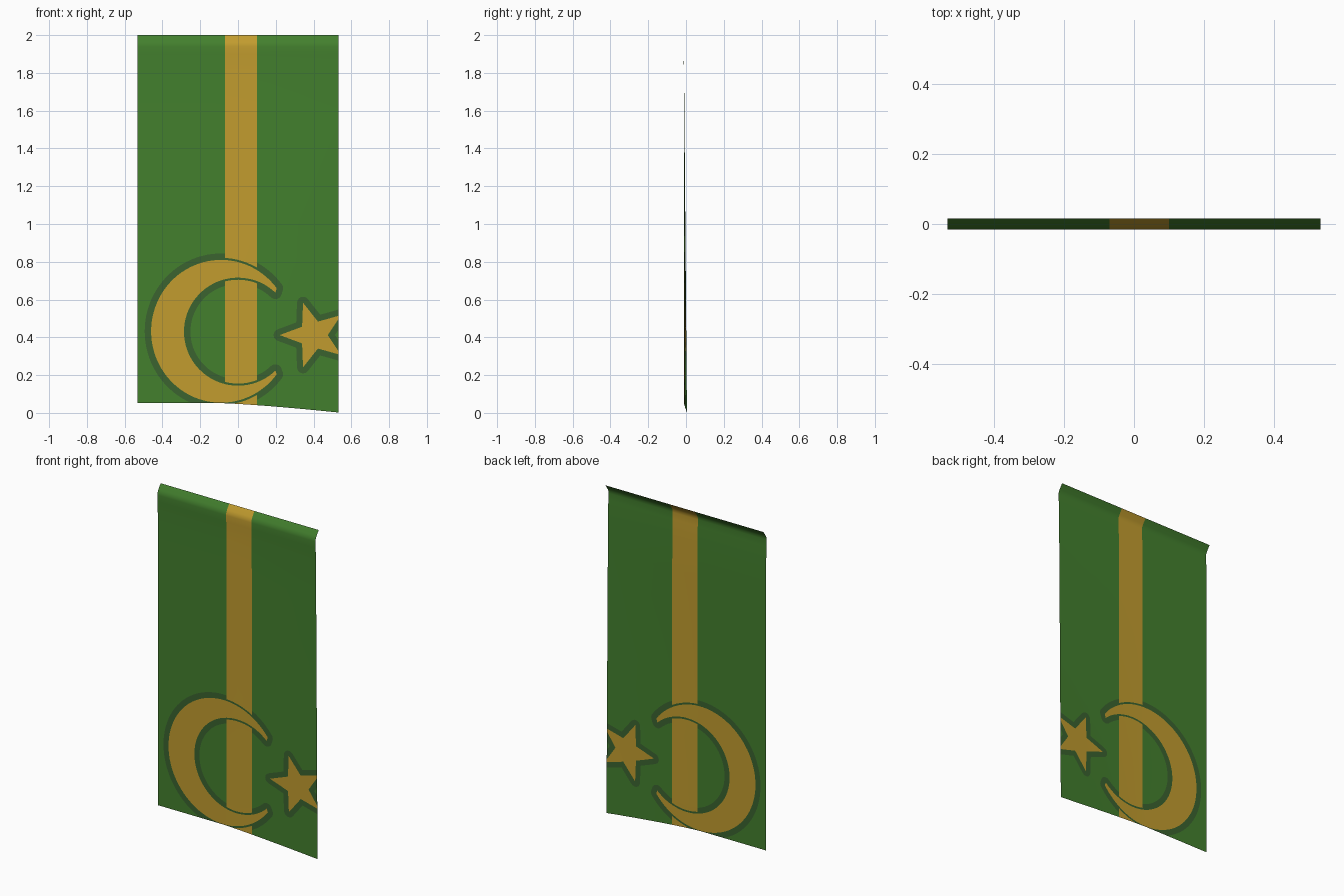
import bpy, math
from mathutils import Vector
from mathutils.geometry import delaunay_2d_cdt

if "Cube" in bpy.data.objects:
    bpy.data.objects.remove(bpy.data.objects["Cube"])

W = 0.532                      # half width of the cloth
STRIPE = (-0.07, 0.10)         # gold stripe limits in x


def material(name, rgb):
    m = bpy.data.materials.new(name)
    m.diffuse_color = (*rgb, 1)
    m.use_nodes = True
    m.node_tree.nodes["Principled BSDF"].inputs["Base Color"].default_value = m.diffuse_color
    return m


def bottom(x):
    """Lower hem: level on the left, sagging to the right."""
    return 0.052 - 0.050 * max(0, (x + 0.1) / (W + 0.1)) ** 1.3


PROFILE = [(-1, -0.011), (1.80, -0.011), (1.90, -0.013), (1.94, -0.015),
           (1.955, -0.013), (1.97, -0.006), (2.01, 0.0235)]


def depth(x, z):
    """Cloth depth: top hem rolls backwards, lower right corner drifts back."""
    for (z0, y0), (z1, y1) in zip(PROFILE, PROFILE[1:]):
        if z <= z1:
            y = y0 + (y1 - y0) * (z - z0) / (z1 - z0)
            break
    t = max(0, (x + 0.1) / (W + 0.1)) ** 1.5
    return y + 0.016 * t * max(0, 1 - z / 1.9)


def inside(p, poly):
    hit = False
    for a, b in zip(poly, poly[1:] + poly[:1]):
        if (a.y > p.y) != (b.y > p.y) and p.x < a.x + (p.y - a.y) * (b.x - a.x) / (b.y - a.y):
            hit = not hit
    return hit


def grow(poly, w):
    """Offset a counter-clockwise outline outwards with rounded corners."""
    out = []
    for i, p in enumerate(poly):
        d0 = (p - poly[i - 1]).normalized()
        d1 = (poly[(i + 1) % len(poly)] - p).normalized()
        n0, n1 = Vector((d0.y, -d0.x)), Vector((d1.y, -d1.x))
        turn = math.atan2(d0.x * d1.y - d0.y * d1.x, d0.dot(d1))
        if turn > 0.2:
            a0 = math.atan2(n0.y, n0.x)
            out += [p + w * Vector((math.cos(a0 + turn * k / 6), math.sin(a0 + turn * k / 6)))
                    for k in range(7)]
        else:
            out.append(p + (n0 + n1) * (w / (1 + n0.dot(n1))))
    return out


def arc(cx, cz, rx, rz, x_end, n, flip=False):
    """Ellipse arc from the upper end at x_end, round the left, to the lower end."""
    a = math.acos((x_end - cx) / rx)
    pts = [Vector((cx + rx * math.cos(t), cz + rz * math.sin(t)))
           for t in (a + (2 * math.pi - 2 * a) * k / n for k in range(n + 1))]
    return pts[::-1] if flip else pts


# Outlines of the painted emblem
crescent = arc(-0.09, 0.432, 0.37, 0.378, 0.205, 72) + arc(0, 0.43, 0.286, 0.286, 0.198, 56, True)
star = [Vector((0.40 + r * math.cos(t), 0.412 + r * math.sin(t)))
        for r, t in ((0.18 if k % 2 == 0 else 0.075, math.pi + k * math.pi / 5) for k in range(10))]
crescent_edge, crescent_thin = grow(crescent, 0.034), grow(crescent, 0.011)
star_edge = grow(star, 0.032)

# Cloth outline
N = 24
sheet = [Vector((x, bottom(x))) for x in (-W + 2 * W * k / N for k in range(N + 1))]
sheet += [Vector((W, 2)), Vector((-W, 2))]

# Cut everything into one flat sheet
pts, edges = [], []


def add(line, closed=True):
    s = len(pts)
    pts.extend(line)
    edges.extend((s + i, s + i + 1) for i in range(len(line) - 1))
    if closed:
        edges.append((s + len(line) - 1, s))


for shape in (sheet, crescent, crescent_edge, crescent_thin, star, star_edge):
    add(shape)
for x in STRIPE:
    add([Vector((x, 0)), Vector((x, 2))], False)
for k in range(1, 10):
    x = -W + 2 * W * k / 10
    add([Vector((x, 0)), Vector((x, 2))], False)
for z in [0.2 * k for k in range(1, 10)] + [1.90, 1.94, 1.955, 1.97]:
    add([Vector((-W, z)), Vector((W, z))], False)

verts, _, tris, *_ = delaunay_2d_cdt(pts, edges, [], 0, 1e-5)

# Keep cloth faces and choose their colour by region
faces, colours = [], []
for f in tris:
    c = sum((verts[i] for i in f), Vector((0, 0))) / len(f)
    if not inside(c, sheet):
        continue
    on_stripe = STRIPE[0] < c.x < STRIPE[1]
    if inside(c, crescent) or inside(c, star):
        col = 1
    elif on_stripe:
        col = 2 if inside(c, crescent_thin) else 1
    else:
        col = 2 if inside(c, crescent_edge) or inside(c, star_edge) else 0
    faces.append(list(f))
    colours.append(col)

# Hanging banner
used = sorted({i for f in faces for i in f})
remap = {i: k for k, i in enumerate(used)}
mesh = bpy.data.meshes.new("banner_cloth")
mesh.from_pydata([(verts[i].x, depth(verts[i].x, verts[i].y), verts[i].y) for i in used],
                 [], [[remap[i] for i in f] for f in faces])
for m in (material("cloth green", (0.056, 0.215, 0.027)),
          material("gold", (0.540, 0.335, 0.028)),
          material("dark green outline", (0.043, 0.125, 0.029))):
    mesh.materials.append(m)
for p, col in zip(mesh.polygons, colours):
    p.material_index = col
    p.use_smooth = True
mesh.update()
banner = bpy.data.objects.new("banner_cloth", mesh)
bpy.context.collection.objects.link(banner)
